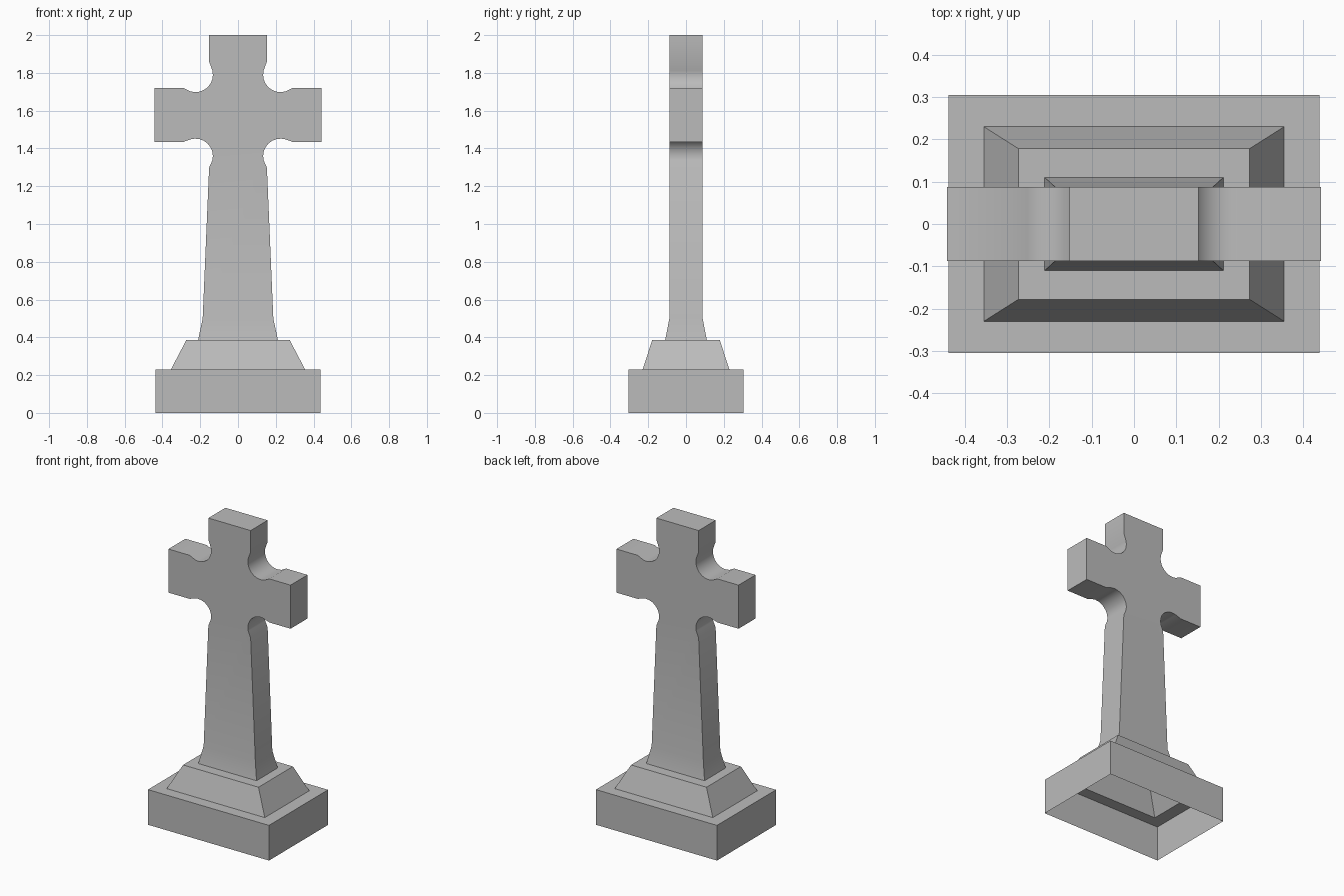
import bpy
from math import cos, sin, radians

cube = bpy.data.objects.get("Cube")
if cube:
    bpy.data.objects.remove(cube, do_unlink=True)

stone = bpy.data.materials.new("grey_stone")
stone.use_nodes = True
GREY = (0.5, 0.5, 0.5, 1)
stone.diffuse_color = GREY
stone.node_tree.nodes["Principled BSDF"].inputs["Base Color"].default_value = GREY


def add_part(name, verts, faces):
    mesh = bpy.data.meshes.new(name)
    mesh.from_pydata(verts, [], faces)
    mesh.materials.append(stone)
    obj = bpy.data.objects.new(name, mesh)
    bpy.context.collection.objects.link(obj)
    return obj


def rect_shell(name, loops):
    """Open shell through rectangles given as (half width, half depth, height)."""
    verts = [(sx * w, sy * d, z) for w, d, z in loops
             for sx, sy in ((-1, -1), (1, -1), (1, 1), (-1, 1))]
    faces = [(4 * k + i, 4 * k + (i + 1) % 4, 4 * k + 4 + (i + 1) % 4, 4 * k + 4 + i)
             for k in range(len(loops) - 1) for i in range(4)]
    return add_part(name, verts, faces)


def notch(z, start, end, steps=8):
    """Round bite in the inner corner between shaft and arm."""
    angles = [radians(start + (end - start) * i / steps) for i in range(steps + 1)]
    return [(0.225 + 0.092 * cos(a), z + 0.092 * sin(a)) for a in angles]


# Hollow base: plain block, then a sloped step
rect_shell("base_block", [(0.438, 0.305, 0), (0.438, 0.305, 0.23), (0.355, 0.23, 0.23)])
rect_shell("sloped_step", [(0.355, 0.23, 0.23), (0.273, 0.178, 0.387), (0.211, 0.11, 0.387)])

# Cross: right half of the outline from foot to top, then mirrored
half = [(0.211, 0.387), (0.187, 0.5), (0.153, 1.298)]
half += notch(1.36, 195, 73)
half += [(0.288, 1.435), (0.442, 1.435), (0.442, 1.72), (0.288, 1.72)]
half += notch(1.79, 287, 165)
half += [(0.153, 1.86), (0.153, 2.0)]
outline = half + [(-x, z) for x, z in reversed(half)]
n = len(outline)


def depth(z):
    return 0.11 if z < 0.45 else 0.088


verts = [(x, -depth(z), z) for x, z in outline] + [(x, depth(z), z) for x, z in outline]
faces = [(i, i + n, i + 1 + n, i + 1) for i in range(n - 1)]
# Flared foot and flat face, front and back
for front in (list(range(1, n - 1)), [0, 1, n - 2, n - 1]):
    faces.append(front)
    faces.append([i + n for i in reversed(front)])
# The foot quad runs from the first to the last outline point
cross = add_part("cross", verts, faces)

bpy.ops.object.select_all(action="DESELECT")
cross.select_set(True)
bpy.context.view_layer.objects.active = cross
bpy.ops.object.shade_smooth_by_angle(angle=radians(30))
